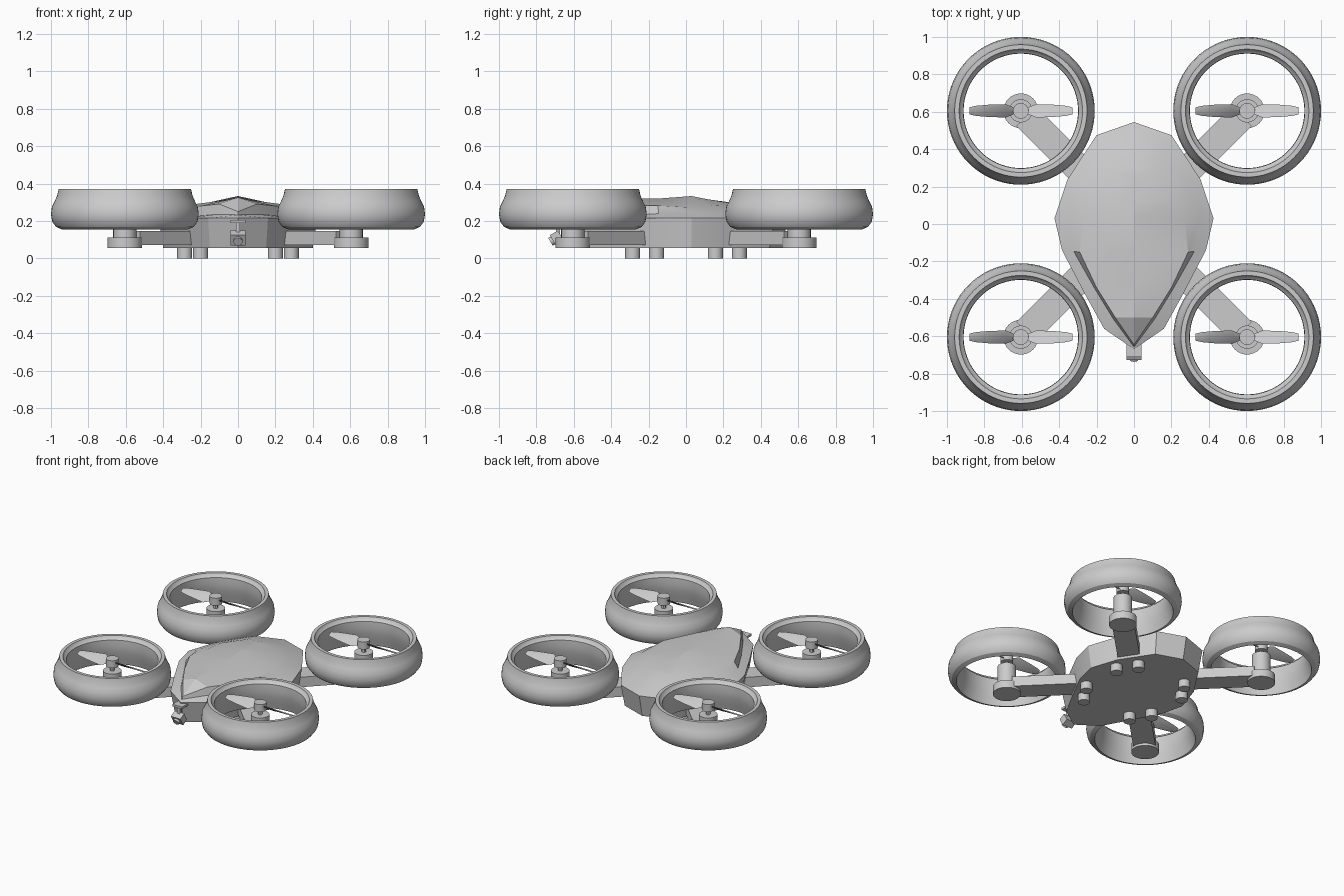
import bpy, bmesh
from math import sin, cos, pi, radians, tau
from mathutils import Matrix, Vector

if "Cube" in bpy.data.objects:
    bpy.data.objects.remove(bpy.data.objects["Cube"])

GREY = (0.6, 0.6, 0.6, 1)
grey = bpy.data.materials.new("plain grey")
grey.use_nodes = True
grey.diffuse_color = GREY
grey.node_tree.nodes["Principled BSDF"].inputs["Base Color"].default_value = GREY


def finish(bm, name, angle=30):
    """Turn a bmesh into a named object with sharp edges kept."""
    bmesh.ops.remove_doubles(bm, verts=bm.verts, dist=0.0005)
    bmesh.ops.recalc_face_normals(bm, faces=bm.faces)
    mesh = bpy.data.meshes.new(name)
    bm.to_mesh(mesh)
    bm.free()
    mesh.materials.append(grey)
    obj = bpy.data.objects.new(name, mesh)
    bpy.context.collection.objects.link(obj)
    bpy.ops.object.select_all(action='DESELECT')
    obj.select_set(True)
    bpy.context.view_layer.objects.active = obj
    bpy.ops.object.shade_smooth_by_angle(angle=radians(angle))
    return obj


def bridge(bm, rows, closed=False):
    """Skin a list of vertex rows with quads."""
    for a, b in zip(rows, rows[1:]):
        n = len(a)
        for i in range(n if closed else n - 1):
            j = (i + 1) % n
            bm.faces.new((a[i], a[j], b[j], b[i]))


def lathe(name, profile, at, segments=32, close_profile=False):
    """Revolve (radius, z) points around a vertical axis."""
    bm = bmesh.new()
    rows = [[bm.verts.new((at[0] + r * cos(tau * k / segments),
                           at[1] + r * sin(tau * k / segments), z))
             for k in range(segments)] for r, z in profile]
    if close_profile:
        rows.append(rows[0])
    else:
        bm.faces.new(rows[0])
        bm.faces.new(rows[-1])
    bridge(bm, rows, closed=True)
    return finish(bm, name)


def box(name, centre, size, turn=Matrix()):
    bm = bmesh.new()
    place = Matrix.Translation(centre) @ turn @ Matrix.Diagonal((*size, 1))
    bmesh.ops.create_cube(bm, size=1, matrix=place)
    return finish(bm, name)


# Body: half stations from tail to nose as
# (edge x, edge y, crest x, crest y, crest z, ridge y, ridge z, step)
# where step is how sharply the shell drops beside the canopy crest
STATIONS = [
    (0, .545, 0, .30, .290, .30, .290, 0),
    (.20, .475, .12, .28, .287, .25, .297, 0),
    (.355, .24, .24, .14, .280, .12, .315, 0),
    (.425, .03, .27, .02, .272, .03, .333, 0),
    (.385, -.14, .29, -.15, .282, -.14, .320, .4),
    (.265, -.37, .20, -.34, .280, -.32, .320, .85),
    (.16, -.56, .10, -.50, .290, -.50, .325, .85),
    (0, -.67, 0, -.645, .250, -.645, .250, 0),
]
EDGE_Z, BASE_Z, BASE_SCALE = .215, .055, .94
bm = bmesh.new()
rows = []
for ex, ey, cx, cy, cz, ry, rz, step in STATIONS:
    edge, crest = Vector((ex, ey, EDGE_Z)), Vector((cx, cy, cz))
    shelf = edge.lerp(crest, .5 + .4 * step)
    shelf.z -= step * .05
    path = [(0, ey * BASE_SCALE, BASE_Z), (ex * BASE_SCALE, ey * BASE_SCALE, BASE_Z),
            edge, shelf, crest, (0, ry, rz)]
    rows.append([bm.verts.new(p) for p in path])
bridge(bm, rows)
bmesh.ops.remove_doubles(bm, verts=bm.verts, dist=0.0005)
half = bm.verts[:] + bm.edges[:] + bm.faces[:]
bmesh.ops.mirror(bm, geom=half, axis='X', merge_dist=0.0005)
finish(bm, "body_shell", 20)

# Rotor units at the four corners
RING = [(.338, .155), (.368, .168), (.388, .195), (.395, .235), (.39, .275),
        (.375, .305), (.362, .335), (.354, .37), (.33, .37), (.322, .355),
        (.308, .345), (.306, .30), (.312, .25), (.326, .20)]
BLADE = [(.02, .03, 45), (.08, .09, 38), (.17, .075, 28), (.24, .058, 22), (.275, .04, 18)]


def propeller(name, at):
    """Two twisted, tapering blades, half a turn apart."""
    bm = bmesh.new()
    for turn in (0, pi):
        spin = Matrix.Translation(at) @ Matrix.Rotation(turn, 4, 'Z')
        rows = []
        for r, chord, pitch in BLADE:
            twist = spin @ Matrix.Translation((r, 0, 0)) @ Matrix.Rotation(radians(-pitch), 4, 'X')
            section = [(0, -chord / 2, 0), (0, -chord * .1, .006),
                       (0, chord / 2, 0), (0, -chord * .1, -.004)]
            rows.append([bm.verts.new(twist @ Vector(p)) for p in section])
        bridge(bm, rows, closed=True)
        bm.faces.new(rows[0])
        bm.faces.new(rows[-1])
    return finish(bm, name, 40)


CENTRE = .605
for sy, end in ((-1, "front"), (1, "rear")):
    for sx, side in ((1, "left"), (-1, "right")):
        tag = end + "_" + side
        at = (sx * CENTRE, sy * CENTRE)
        lathe(tag + "_duct_ring", RING, at, 72, close_profile=True)
        lathe(tag + "_motor_base", [(.093, .055), (.093, .112)], at)
        lathe(tag + "_motor", [(.062, .11), (.062, .265)], at)
        lathe(tag + "_shaft", [(.014, .26), (.014, .31)], at, 12)
        lathe(tag + "_propeller_hub", [(.042, .30), (.042, .355)], at)
        propeller(tag + "_propeller", (*at, .325))
        # Arm running diagonally from the body to the motor
        box(tag + "_arm", (sx * .41, sy * .41, .109), (.47, .15, .074),
            Matrix.Rotation(sx * sy * pi / 4, 4, 'Z'))
        # Pair of feet beside the arm root
        for number, foot in enumerate(((.20, .285), (.285, .157)), 1):
            lathe(f"{tag}_foot_{number}", [(.04, 0), (.04, .06)],
                  (sx * foot[0], sy * foot[1]), 24)

# Nose camera hanging from a bracket and tipped downwards
tilt = Matrix.Rotation(radians(30), 4, 'X')
box("camera_bracket", (0, -.675, .198), (.078, .07, .016))
box("camera_post", (0, -.685, .165), (.022, .022, .07))
box("camera_housing", (0, -.69, .108), (.078, .05, .065), tilt)
bm = bmesh.new()
aim = Matrix.Translation((0, -.69, .108)) @ tilt @ Matrix.Translation((0, -.03, 0))
bmesh.ops.create_cone(bm, cap_ends=True, segments=24, radius1=.024, radius2=.024, depth=.02,
                      matrix=aim @ Matrix.Rotation(pi / 2, 4, 'X'))
finish(bm, "camera_lens")
